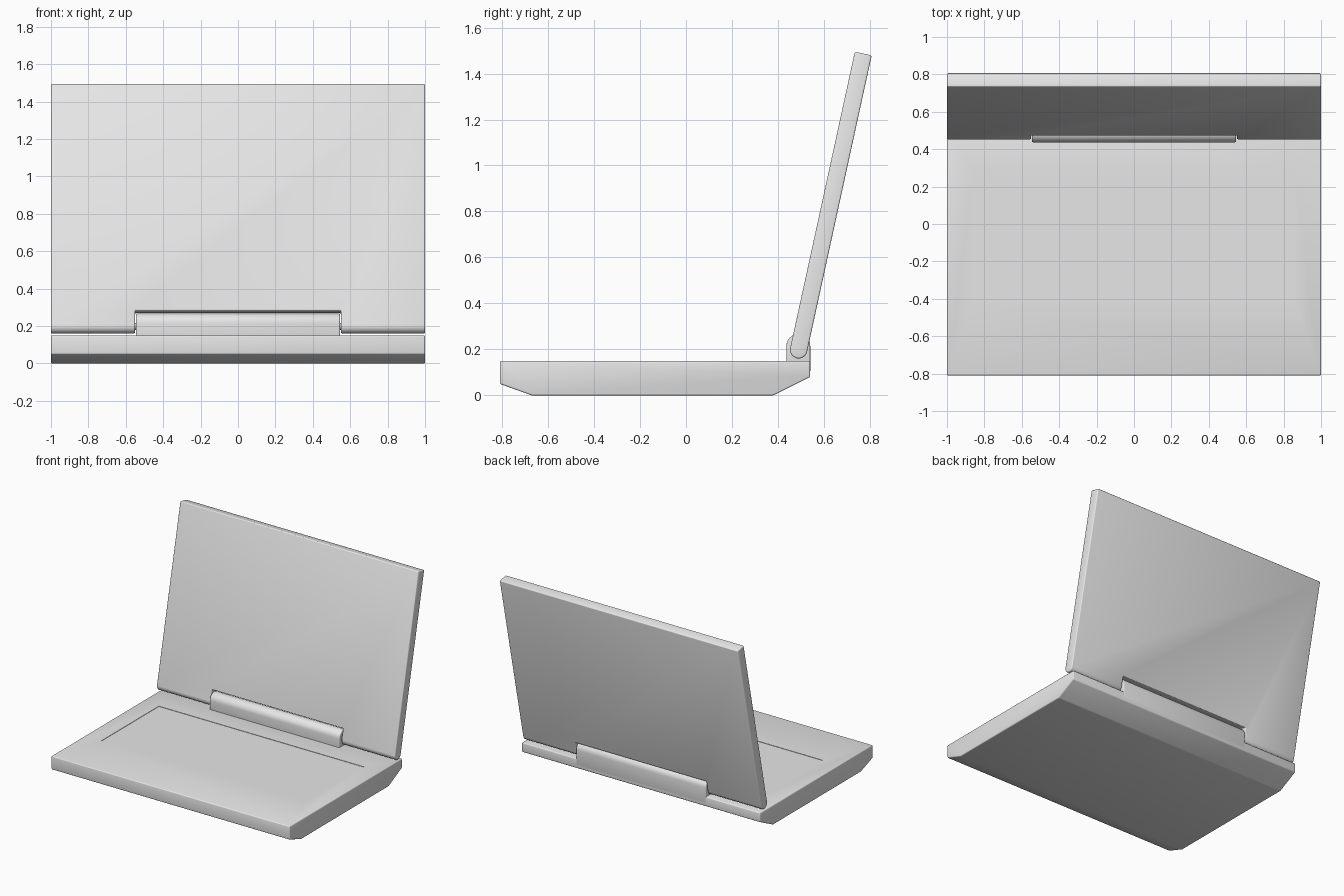
import bpy, bmesh, math
from mathutils import Matrix

if "Cube" in bpy.data.objects:
    bpy.data.objects.remove(bpy.data.objects["Cube"])

grey = bpy.data.materials.new("light_grey")
grey.diffuse_color = (0.8, 0.8, 0.8, 1)
grey.use_nodes = True
grey.node_tree.nodes["Principled BSDF"].inputs["Base Color"].default_value = grey.diffuse_color


def extrude_profile(name, points, x0, x1):
    """Extrude a (y, z) outline along x into a closed solid."""
    bm = bmesh.new()
    face = bm.faces.new([bm.verts.new((x0, y, z)) for y, z in points])
    new = bmesh.ops.extrude_face_region(bm, geom=[face])["geom"]
    bmesh.ops.translate(bm, vec=(x1 - x0, 0, 0),
                        verts=[v for v in new if isinstance(v, bmesh.types.BMVert)])
    bmesh.ops.recalc_face_normals(bm, faces=bm.faces)
    mesh = bpy.data.meshes.new(name)
    bm.to_mesh(mesh)
    bm.free()
    mesh.materials.append(grey)
    obj = bpy.data.objects.new(name, mesh)
    bpy.context.collection.objects.link(obj)
    return obj


def box(name, x, y0, y1, z0, z1):
    return extrude_profile(name, [(y0, z0), (y1, z0), (y1, z1), (y0, z1)], -x, x)


def apply(obj, mod):
    bpy.ops.object.select_all(action='DESELECT')
    obj.select_set(True)
    bpy.context.view_layer.objects.active = obj
    bpy.ops.object.modifier_apply(modifier=mod.name)


def bevel(obj, width, segments=3):
    mod = obj.modifiers.new("soft_edges", 'BEVEL')
    mod.width, mod.segments = width, segments
    mod.limit_method, mod.angle_limit = 'ANGLE', math.radians(24)
    mod.use_clamp_overlap = False
    apply(obj, mod)


def cut(obj, cutter):
    mod = obj.modifiers.new("cut", 'BOOLEAN')
    mod.operation, mod.object, mod.solver = 'DIFFERENCE', cutter, 'EXACT'
    cutter.hide_render = True
    apply(obj, mod)
    bpy.data.objects.remove(cutter)


def smooth(obj):
    bpy.ops.object.select_all(action='DESELECT')
    obj.select_set(True)
    bpy.context.view_layer.objects.active = obj
    bpy.ops.object.shade_smooth_by_angle(angle=math.radians(32))


def arc(cy, cz, r, a0, a1, n):
    angles = [math.radians(a0 + (a1 - a0) * i / n) for i in range(n + 1)]
    return [(cy + r * math.cos(a), cz + r * math.sin(a)) for a in angles]


# Base with sloping underside and a very shallow keyboard recess
base = extrude_profile("base", [(-0.81, 0.15), (-0.81, 0.05), (-0.67, 0), (0.38, 0),
                                (0.54, 0.08), (0.54, 0.15)], -1, 1)
bevel(base, 0.007)
cut(base, box("keyboard_cutter", 0.86, -0.41, 0.28, 0.147, 0.2))
smooth(base)

# Lid: upright slab with rounded foot and a notch for the hinge, then tilted back
PIVOT = (0, 0.49, 0.198)
R, LENGTH = 0.0375, 1.319
lid = extrude_profile("lid", arc(0, 0, R, 180, 360, 12) + [(R, LENGTH), (-R, LENGTH)], -1, 1)
cut(lid, box("notch_cutter", 0.55, -0.1, 0.1, -0.1, 0.08))
bevel(lid, 0.007)
lid.data.transform(Matrix.Translation(PIVOT) @ Matrix.Rotation(math.radians(-12.3), 4, 'X'))
smooth(lid)

# Hinge housing with a domed top, flush with the back of the base
hinge = extrude_profile("hinge_housing", [(0.4365, 0.12)] + [(0.5405, 0.1)]
                        + arc(0.4885, 0.215, 0.052, 0, 180, 16), -0.545, 0.545)
bevel(hinge, 0.006)
smooth(hinge)

# Hinge pins joining the housing to both sides of the lid
for side, name in ((-1, "left_hinge_pin"), (1, "right_hinge_pin")):
    pin = extrude_profile(name, arc(PIVOT[1], PIVOT[2], 0.018, 0, 345, 23),
                          side * 0.5, side * 0.6)
    smooth(pin)
